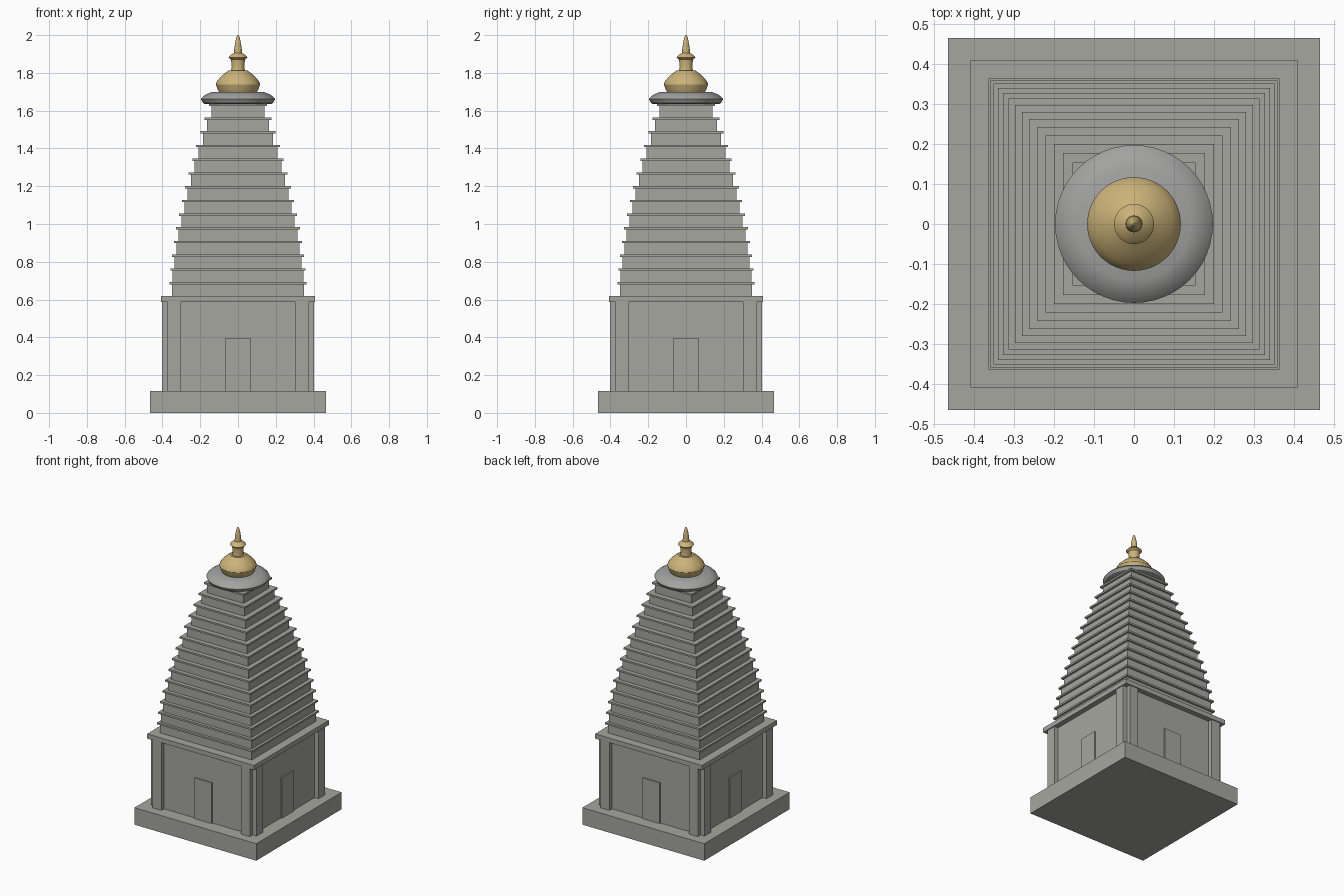
import bpy
import math

if "Cube" in bpy.data.objects:
    bpy.data.objects.remove(bpy.data.objects["Cube"])


def material(name, rgb):
    m = bpy.data.materials.new(name)
    m.diffuse_color = (*rgb, 1)
    m.use_nodes = True
    m.node_tree.nodes["Principled BSDF"].inputs["Base Color"].default_value = m.diffuse_color
    return m


STONE = material("warm grey stone", (0.38, 0.38, 0.35))
CAP = material("cool grey stone", (0.36, 0.36, 0.355))
GOLD = material("pale gold", (0.60, 0.45, 0.19))


def box(name, x, y, z, mat=STONE):
    """Box from (min, max) ranges."""
    bpy.ops.mesh.primitive_cube_add(size=1, location=[sum(r) / 2 for r in (x, y, z)])
    o = bpy.context.object
    o.name = name
    o.scale = [r[1] - r[0] for r in (x, y, z)]
    bpy.ops.object.transform_apply(location=True, rotation=True, scale=True)
    o.data.materials.append(mat)
    return o


def slab(name, half, z0, z1):
    return box(name, (-half, half), (-half, half), (z0, z1))


def lathe(name, profile, mat, sides=48):
    """Closed turned solid from (radius, height) points, bottom to top."""
    verts, faces = [], []
    for r, z in profile:
        for i in range(sides):
            a = 2 * math.pi * i / sides
            verts.append((r * math.cos(a), r * math.sin(a), z))
    for k in range(len(profile) - 1):
        for i in range(sides):
            j = (i + 1) % sides
            faces.append((k * sides + i, k * sides + j,
                          (k + 1) * sides + j, (k + 1) * sides + i))
    faces.append(tuple(reversed(range(sides))))
    faces.append(tuple(range((len(profile) - 1) * sides, len(profile) * sides)))
    me = bpy.data.meshes.new(name)
    me.from_pydata(verts, [], faces)
    o = bpy.data.objects.new(name, me)
    bpy.context.collection.objects.link(o)
    me.materials.append(mat)
    bpy.ops.object.select_all(action='DESELECT')
    o.select_set(True)
    bpy.context.view_layer.objects.active = o
    bpy.ops.object.shade_smooth_by_angle(angle=math.radians(32))
    return o


# Plinth, sanctum walls and cornice
slab("plinth", 0.465, 0, 0.117)
slab("sanctum_walls", 0.372, 0.117, 0.588)
slab("cornice", 0.408, 0.588, 0.62)

# Paired corner pilasters and a shallow door panel on each of the four sides
for side in range(4):
    parts = [box("pilaster", sorted((s * 0.304, s * 0.372)), (-0.402, -0.36), (0.117, 0.588))
             for s in (-1, 1)]
    parts.append(box("door_panel", (-0.065, 0.065), (-0.381, -0.36), (0.117, 0.397)))
    for o in parts:
        o.rotation_euler.z = side * math.pi / 2
        # parts are modelled about the world axis, so turn them around it
        c, s = math.cos(side * math.pi / 2), math.sin(side * math.pi / 2)
        x, y, _ = o.location
        o.location.x, o.location.y = c * x - s * y, s * x + c * y

# Curved tower of stepped tiers, each capped by a thin ledge
TIERS = 14
STEP = 0.0726
for i in range(TIERS):
    half = 0.363 - 0.210 * (i / (TIERS - 1)) ** 1.5
    z = 0.62 + i * STEP
    slab("tower_tier", half - 0.013, z, z + STEP - 0.012)
    slab("tower_ledge", half, z + STEP - 0.012, z + STEP)

# Round cap stone
lathe("cap_stone", [(0.175, 1.636), (0.185, 1.641), (0.197, 1.662), (0.185, 1.675),
                    (0.165, 1.688), (0.140, 1.698)], CAP)

# Gold finial: pot, neck, ring and spire
lathe("finial_pot", [(0.100, 1.697), (0.109, 1.715), (0.117, 1.739), (0.114, 1.750),
                     (0.100, 1.770), (0.075, 1.794), (0.050, 1.813)], GOLD)
lathe("finial_neck", [(0.038, 1.805), (0.033, 1.835), (0.038, 1.875)], GOLD)
lathe("finial_ring", [(0.034, 1.868), (0.050, 1.882), (0.040, 1.894), (0.022, 1.906)], GOLD)
lathe("finial_spire", [(0.021, 1.900), (0.020, 1.925), (0.016, 1.955),
                       (0.010, 1.985), (0.003, 2.0)], GOLD)
